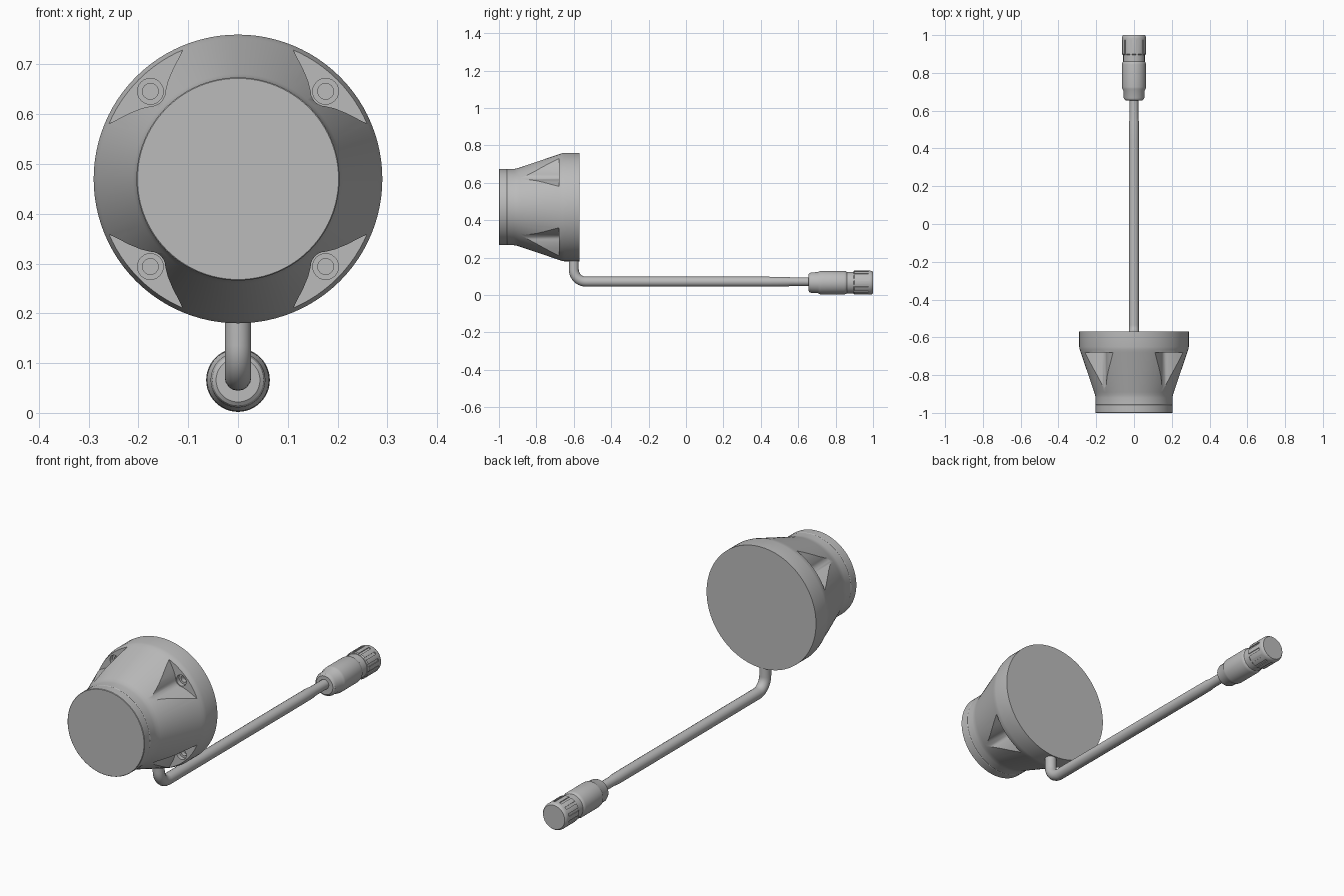
import bpy, bmesh, math
from mathutils import Vector, Matrix

cube = bpy.data.objects.get("Cube")
if cube:
    bpy.data.objects.remove(cube, do_unlink=True)

GREY = (0.5, 0.5, 0.5, 1)
grey = bpy.data.materials.new("plain_grey")
grey.use_nodes = True
grey.diffuse_color = GREY
grey.node_tree.nodes["Principled BSDF"].inputs["Base Color"].default_value = GREY

HOUSING_Z = 0.47
PLUG_Z = 0.066


def activate(ob):
    bpy.ops.object.select_all(action='DESELECT')
    ob.select_set(True)
    bpy.context.view_layer.objects.active = ob


def finish(name, bm):
    bmesh.ops.recalc_face_normals(bm, faces=bm.faces)
    mesh = bpy.data.meshes.new(name)
    bm.to_mesh(mesh)
    bm.free()
    mesh.materials.append(grey)
    ob = bpy.data.objects.new(name, mesh)
    bpy.context.collection.objects.link(ob)
    return ob


def smooth(ob, angle=30):
    activate(ob)
    bpy.ops.object.shade_smooth_by_angle(angle=math.radians(angle))


def lathe(name, profile, z, sides):
    """Revolve (y, radius) points about a y-parallel axis, with flat caps."""
    bm = bmesh.new()
    rings = []
    for y, r in profile:
        rings.append([bm.verts.new((r * math.cos(a), y, z + r * math.sin(a)))
                      for a in (math.tau * i / sides for i in range(sides))])
    for a, b in zip(rings, rings[1:]):
        for i in range(sides):
            j = (i + 1) % sides
            bm.faces.new((a[i], a[j], b[j], b[i]))
    bm.faces.new(rings[0])
    bm.faces.new(rings[-1])
    return finish(name, bm)


def prism(bm, outline, y0, y1):
    """Extrude an (x, z) outline from y0 to y1."""
    face = bm.faces.new([bm.verts.new((x, y0, z)) for x, z in outline])
    ext = bmesh.ops.extrude_face_region(bm, geom=[face])["geom"]
    verts = [v for v in ext if isinstance(v, bmesh.types.BMVert)]
    bmesh.ops.translate(bm, verts=verts, vec=(0, y1 - y0, 0))


def cut(ob, name, bm):
    cutter = finish(name, bm)
    cutter.hide_render = True
    mod = ob.modifiers.new("cut", 'BOOLEAN')
    mod.operation = 'DIFFERENCE'
    mod.solver = 'EXACT'
    mod.object = cutter
    activate(ob)
    bpy.ops.object.modifier_apply(modifier=mod.name)
    bpy.data.objects.remove(cutter, do_unlink=True)


def polar(u, v, angle, z):
    """Turn radial/tangential coordinates into an (x, z) point."""
    c, s = math.cos(angle), math.sin(angle)
    return u * c - v * s, z + u * s + v * c


# Housing: flared round body with a straight front and a straight rear rim
housing = lathe("housing", [
    (-1, 0.202), (-0.998, 0.204), (-0.96, 0.204), (-0.957, 0.2025),
    (-0.954, 0.204), (-0.92, 0.204), (-0.905, 0.206), (-0.89, 0.211),
    (-0.68, 0.282), (-0.665, 0.287), (-0.65, 0.29), (-0.57, 0.29)],
    HOUSING_Z, 96)

# Four screw pockets with a rounded inner end and flaring walls
SCREW_U, FLOOR_Y = 0.249, -0.68
corners = [math.radians(45 + 90 * k) for k in range(4)]
arc = [(SCREW_U - 0.03 * math.cos(a), 0.03 * math.sin(a))
       for a in (math.radians(d) for d in (15, 30, 45))]
half = arc + [(0.238, 0.038), (0.248, 0.062), (0.262, 0.106),
              (0.268, 0.125), (0.35, 0.125)]
pocket = [(u, -v) for u, v in reversed(half)] + [(SCREW_U - 0.03, 0)] + half
bm = bmesh.new()
for a in corners:
    prism(bm, [polar(u, v, a, HOUSING_Z) for u, v in pocket], -1.1, FLOOR_Y)
cut(housing, "pocket_cutter", bm)

# Stepped screw holes in the pocket floors
for radius, depth in ((0.026, 0.02), (0.016, 0.04)):
    bm = bmesh.new()
    for a in corners:
        circle = [polar(SCREW_U + radius * math.cos(t), radius * math.sin(t), a, HOUSING_Z)
                  for t in (math.tau * i / 24 for i in range(24))]
        prism(bm, circle, FLOOR_Y - 0.01, FLOOR_Y + depth)
    cut(housing, "hole_cutter", bm)
smooth(housing, 25)

# Cable: drops from the rim, bends and runs back to the plug
CABLE_Z, DROP_Y, BEND = 0.071, -0.6, 0.065
path = [(DROP_Y, 0.25, 1)]
for i in range(11):
    a = math.pi / 2 * i / 10
    path.append((DROP_Y + BEND * (1 - math.cos(a)),
                 CABLE_Z + BEND * (1 - math.sin(a)), 1))
path += [(0.44, CABLE_Z, 1), (0.54, CABLE_Z, 0.98), (0.56, CABLE_Z, 0.87),
         (0.67, CABLE_Z, 0.87)]
curve = bpy.data.curves.new("cable", 'CURVE')
curve.dimensions = '3D'
curve.bevel_depth = 0.0265
curve.bevel_resolution = 6
curve.use_fill_caps = True
spline = curve.splines.new('POLY')
spline.points.add(len(path) - 1)
for p, (y, z, r) in zip(spline.points, path):
    p.co = (0, y, z, 1)
    p.radius = r
curve.materials.append(grey)
cable = bpy.data.objects.new("cable", curve)
bpy.context.collection.objects.link(cable)
activate(cable)
bpy.ops.object.convert(target='MESH')
smooth(bpy.context.view_layer.objects.active, 40)

# Plug body: rounded collar, barrel and neck
plug = lathe("plug_body", [
    (0.655, 0.044), (0.66, 0.051), (0.67, 0.055), (0.705, 0.056),
    (0.715, 0.062), (0.725, 0.063), (0.845, 0.063), (0.855, 0.061),
    (0.86, 0.057), (0.905, 0.057)], PLUG_Z, 48)
smooth(plug)

# Plug nut: rounded cap with grip slots around it
nut = lathe("plug_nut", [
    (0.895, 0.06), (0.9, 0.064), (0.985, 0.064), (0.994, 0.062), (1, 0.057)],
    PLUG_Z, 48)
bm = bmesh.new()
for k in range(12):
    a = math.tau * (k + 0.5) / 12
    slot = [(0.059, -0.006), (0.08, -0.006), (0.08, 0.006), (0.059, 0.006)]
    prism(bm, [polar(u, v, a, PLUG_Z) for u, v in slot], 0.88, 0.975)
cut(nut, "slot_cutter", bm)
smooth(nut)
